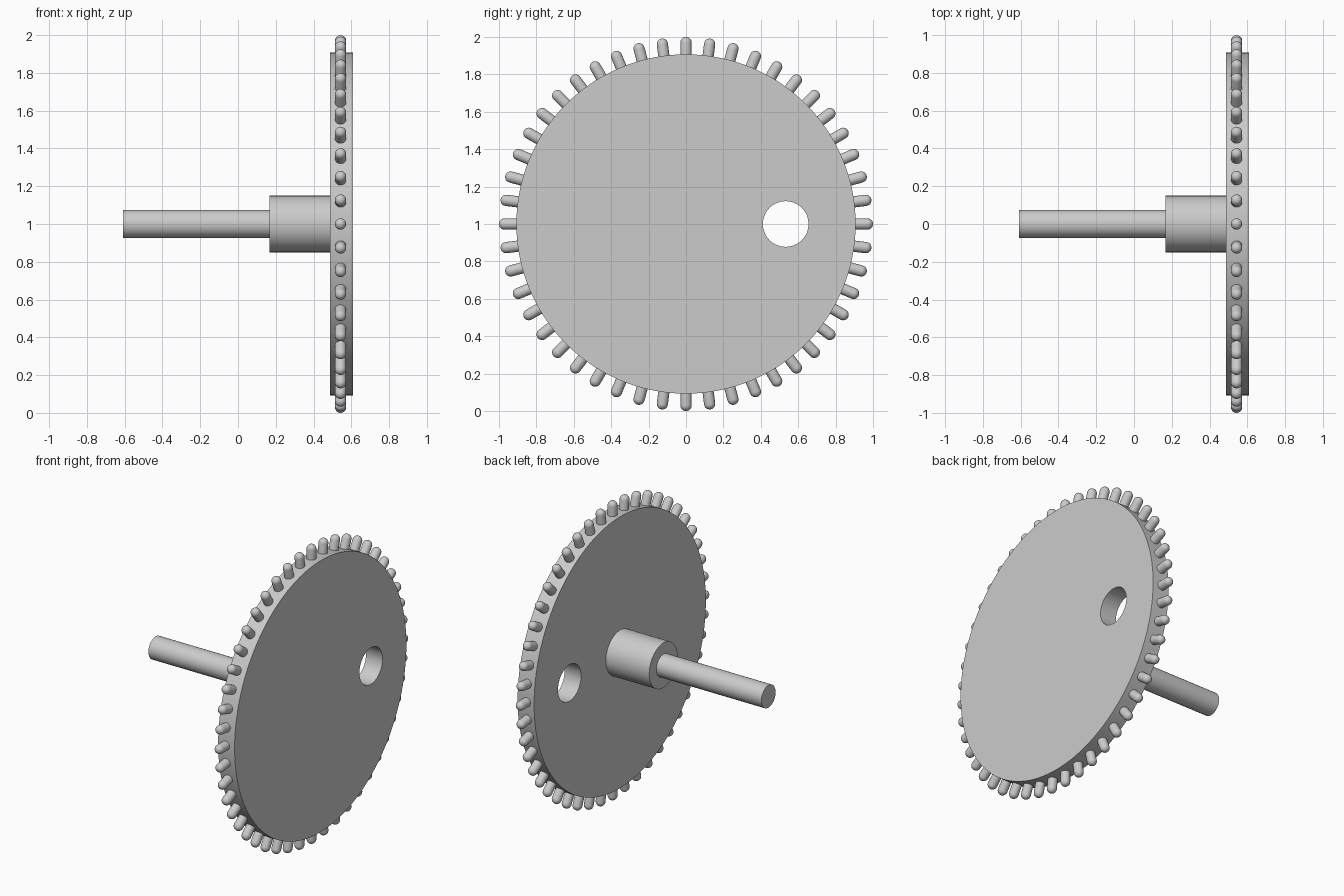
import bpy
from math import pi, sin, cos, radians
from mathutils import Matrix, Vector
import bmesh

if "Cube" in bpy.data.objects:
    bpy.data.objects.remove(bpy.data.objects["Cube"])

AXIS_Z = 1.0          # height of the wheel axis
DISC_R = 0.907
PIN_R = 0.03
PIN_X = 0.543
PIN_COUNT = 48

grey = bpy.data.materials.new("plain grey")
grey.use_nodes = True
grey.diffuse_color = (0.6, 0.6, 0.6, 1)
grey.node_tree.nodes["Principled BSDF"].inputs["Base Color"].default_value = (0.6, 0.6, 0.6, 1)


def smooth(obj):
    bpy.ops.object.select_all(action="DESELECT")
    obj.select_set(True)
    bpy.context.view_layer.objects.active = obj
    bpy.ops.object.shade_smooth_by_angle(angle=radians(35))


def rod(name, x0, x1, radius, sides, y=0.0):
    """Cylinder lying along x from x0 to x1."""
    bpy.ops.mesh.primitive_cylinder_add(
        vertices=sides, radius=radius, depth=x1 - x0,
        location=((x0 + x1) / 2, y, AXIS_Z), rotation=(0, pi / 2, 0))
    obj = bpy.context.object
    obj.name = name
    obj.data.materials.append(grey)
    return obj


# Wheel disc with its off-centre through hole
disc = rod("wheel_disc", 0.488, 0.61, DISC_R, 128)
cutter = rod("hole_cutter", 0.4, 0.7, 0.122, 64, y=0.533)
cutter.hide_render = True
cut = disc.modifiers.new("hole", "BOOLEAN")
cut.operation = "DIFFERENCE"
cut.solver = "EXACT"
cut.object = cutter
bpy.context.view_layer.objects.active = disc
bpy.ops.object.modifier_apply(modifier=cut.name)
bpy.data.objects.remove(cutter)
smooth(disc)

# Hub and shaft
smooth(rod("hub", 0.167, 0.49, 0.15, 64))
smooth(rod("shaft", -0.61, 0.17, 0.075, 48))

# One round-ended pin, spun from a profile and pointing up from the rim
bm = bmesh.new()
profile = [Vector((PIN_R, 0, DISC_R - 0.03))]
for i in range(7):
    a = i / 6 * pi / 2
    profile.append(Vector((PIN_R * cos(a), 0, 1 - PIN_R + PIN_R * sin(a))))
verts = [bm.verts.new(p) for p in profile]
edges = [bm.edges.new(pair) for pair in zip(verts, verts[1:])]
bmesh.ops.spin(bm, geom=verts + edges, axis=(0, 0, 1), cent=(0, 0, 0),
               angle=2 * pi, steps=20)
bmesh.ops.remove_doubles(bm, verts=bm.verts, dist=0.0005)
bmesh.ops.holes_fill(bm, edges=bm.edges, sides=0)
bmesh.ops.recalc_face_normals(bm, faces=bm.faces)
pin_mesh = bpy.data.meshes.new("rim_pin")
bm.to_mesh(pin_mesh)
bm.free()
pin_mesh.materials.append(grey)

# Ring of pins around the rim, all sharing one mesh
for i in range(PIN_COUNT):
    pin = bpy.data.objects.new(f"rim_pin_{i + 1}", pin_mesh)
    bpy.context.collection.objects.link(pin)
    pin.matrix_world = (Matrix.Translation((PIN_X, 0, AXIS_Z))
                        @ Matrix.Rotation(2 * pi * i / PIN_COUNT, 4, "X"))
    if i == 0:
        smooth(pin)
